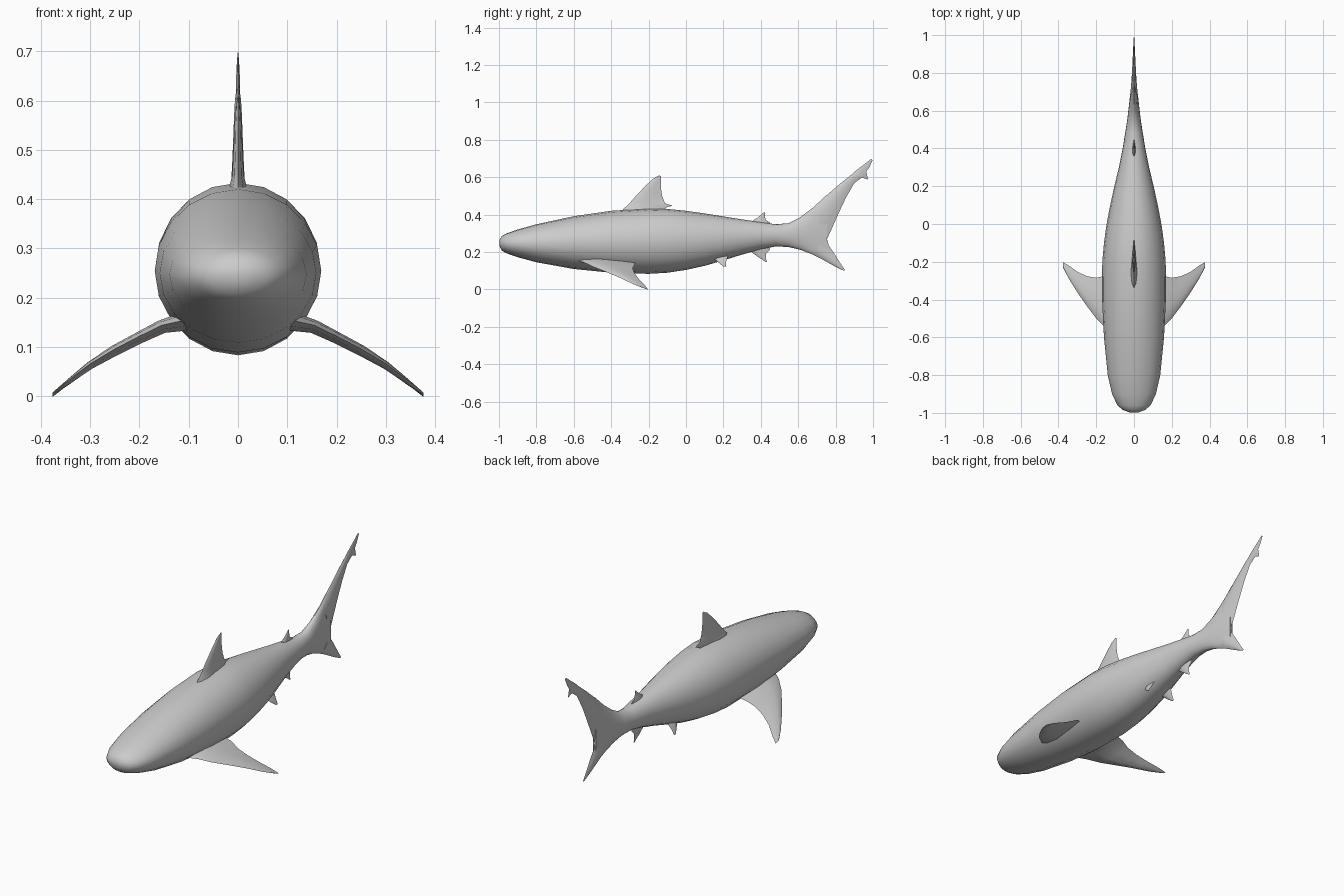
import bpy, bmesh, math
from mathutils import Vector


def loft(name, rings, angle=50):
    # Skin a list of equal-length rings and cap both ends
    bm = bmesh.new()
    vs = [[bm.verts.new(p) for p in r] for r in rings]
    n = len(rings[0])
    for a, b in zip(vs, vs[1:]):
        for i in range(n):
            j = (i + 1) % n
            bm.faces.new((a[i], a[j], b[j], b[i]))
    bm.faces.new(vs[0])
    bm.faces.new(vs[-1])
    bmesh.ops.recalc_face_normals(bm, faces=bm.faces[:])
    me = bpy.data.meshes.new(name)
    bm.to_mesh(me)
    bm.free()
    ob = bpy.data.objects.new(name, me)
    bpy.context.collection.objects.link(ob)
    bpy.ops.object.select_all(action='DESELECT')
    ob.select_set(True)
    bpy.context.view_layer.objects.active = ob
    bpy.ops.object.shade_smooth_by_angle(angle=math.radians(angle))
    return ob


def fin(name, rows, normal, mirrored=False):
    # Each row: leading point, trailing point, half thickness (lens section)
    lens = [(0, 0), (.1, .6), (.35, 1), (.7, .6), (1, 0), (.7, -.6), (.35, -1), (.1, -.6)]
    nrm = Vector(normal).normalized()
    rings = []
    for lead, trail, t in rows:
        a, b = Vector(lead), Vector(trail)
        rings.append([a.lerp(b, u) + nrm * (t * w) for u, w in lens])
    ob = loft(name, rings, 60)
    if mirrored:
        m = ob.modifiers.new("Mirror", 'MIRROR')
        m.use_axis[0] = True
        m.use_mirror_merge = False
    return ob


def flat_fin(name, rows):
    # Upright fin in the x = 0 plane: rows of lead y, z, trail y, z, half thickness
    return fin(name, [((0, a, b), (0, c, d), t) for a, b, c, d, t in rows], (1, 0, 0))


# Body: y, bottom z, top z, half width
stations = [
    (-.998, .235, .263, .022), (-.985, .208, .285, .058), (-.96, .193, .299, .088),
    (-.9, .172, .32, .116), (-.8, .145, .348, .139), (-.6, .109, .391, .159),
    (-.4, .089, .42, .169), (-.2, .083, .433, .168), (-.1, .089, .43, .159),
    (0, .104, .42, .145), (.1, .126, .406, .126), (.2, .155, .39, .104),
    (.3, .186, .374, .08), (.4, .214, .36, .06), (.48, .23, .348, .047),
    (.55, .226, .354, .036), (.61, .212, .385, .029), (.68, .185, .438, .021),
    (.755, .148, .508, .009)]
rings = []
for y, lo, hi, w in stations:
    c, h = (lo + hi) / 2, (hi - lo) / 2
    rings.append([(w * math.sin(k * math.pi / 10), y, c + h * math.cos(k * math.pi / 10))
                  for k in range(20)])
loft("body", rings)

# Tail lobes
flat_fin("tail_upper_lobe", [
    (.68, .435, .75, .26, .018), (.74, .492, .775, .315, .014), (.79, .536, .815, .405, .011),
    (.83, .57, .855, .49, .009), (.87, .602, .90, .568, .007), (.89, .618, .94, .598, .005),
    (.90, .628, .973, .587, .004), (.925, .648, .964, .63, .004),
    (.96, .674, .98, .652, .003), (.99, .698, .997, .69, .001)])
flat_fin("tail_lower_lobe", [
    (.68, .187, .75, .285, .016), (.74, .154, .763, .235, .012), (.79, .126, .795, .188, .008),
    (.83, .106, .83, .132, .004), (.843, .1, .85, .104, .001)])

# Dorsal, second dorsal and anal fins
flat_fin("dorsal_fin", [
    (-.35, .40, -.11, .40, .022), (-.335, .43, -.11, .436, .016), (-.315, .447, -.073, .448, .012),
    (-.3, .463, -.112, .46, .011), (-.265, .503, -.128, .50, .009), (-.215, .555, -.135, .55, .007),
    (-.175, .592, -.135, .59, .004), (-.145, .609, -.134, .606, .001)])
flat_fin("second_dorsal_fin", [
    (.35, .345, .44, .345, .012), (.36, .37, .452, .355, .008), (.38, .382, .425, .372, .006),
    (.4, .398, .422, .393, .004), (.416, .412, .422, .41, .001)])
flat_fin("anal_fin", [
    (.33, .225, .44, .24, .012), (.35, .2, .45, .213, .008), (.38, .177, .428, .19, .006),
    (.41, .158, .428, .165, .004), (.426, .145, .432, .147, .001)])

# Paired pectoral fins: x, lead y, trail y, z, half thickness
pectoral = [(.11, -.58, -.27, .148, .02), (.155, -.545, -.275, .138, .014),
            (.2, -.5, -.285, .116, .012), (.25, -.434, -.276, .09, .011),
            (.3, -.362, -.253, .06, .008), (.345, -.29, -.22, .026, .005),
            (.376, -.23, -.202, .002, .001)]
fin("pectoral_fins", [((x, a, z + .006), (x, b, z - .003), t) for x, a, b, z, t in pectoral],
    (.5, 0, .87), True)

# Paired pelvic fins
fin("pelvic_fins", [
    ((.04, .14, .185), (.04, .22, .2), .01), ((.055, .152, .162), (.055, .222, .172), .008),
    ((.068, .175, .142), (.068, .215, .148), .006), ((.08, .2, .122), (.08, .213, .123), .002)],
    (.87, 0, .45), True)
